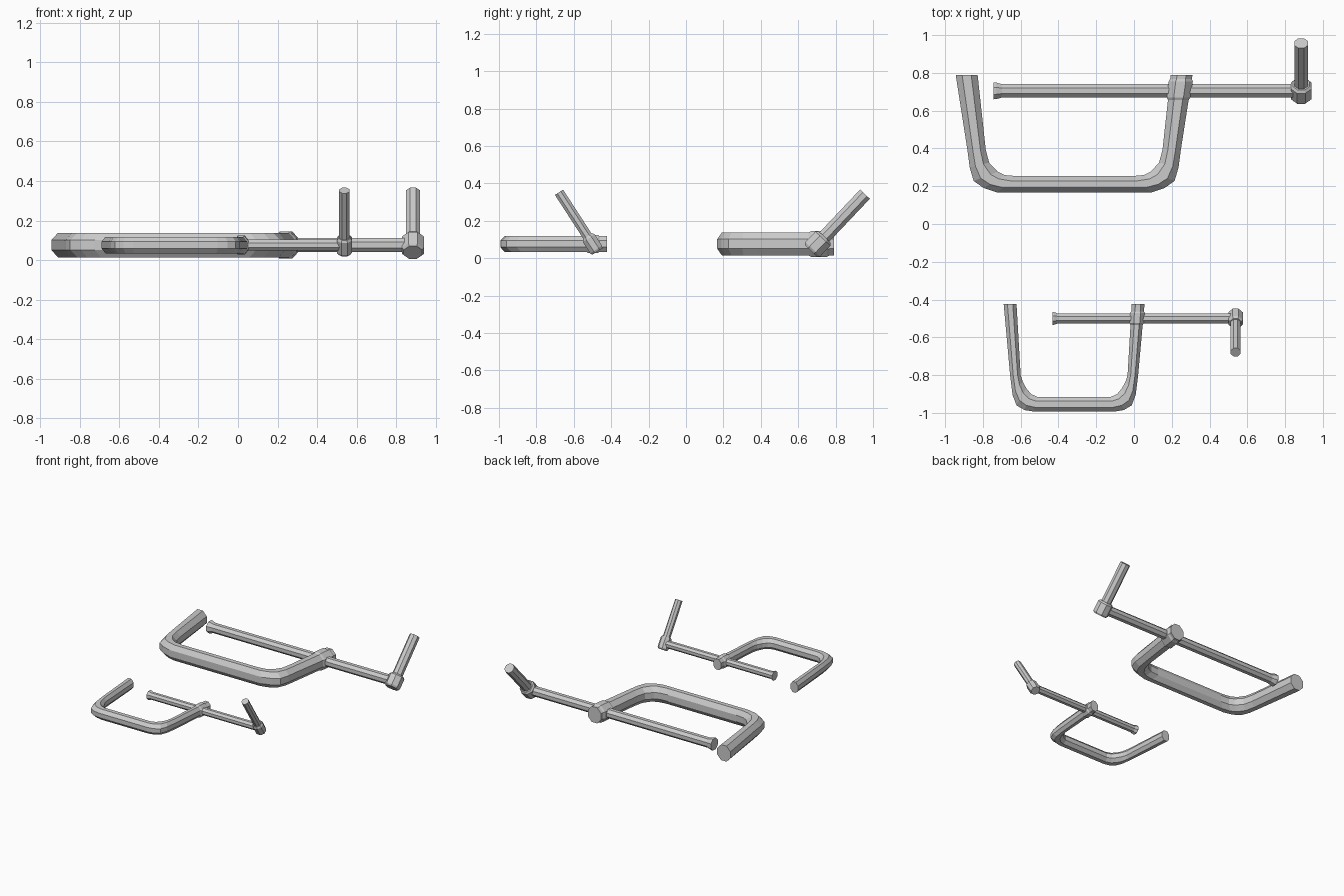
import bpy, bmesh, math
from mathutils import Vector

if "Cube" in bpy.data.objects:
    bpy.data.objects.remove(bpy.data.objects["Cube"])

Z = 0.076  # height of both clamp centre planes


def loft(name, rings):
    """Capped octagonal tube through rings of (centre, half-side, half-up)."""
    bm = bmesh.new()
    loops = []
    for c, s, u in rings:
        loop = []
        for i in range(8):
            a = math.radians(45 * i + 22.5)
            k = 1 / math.cos(math.radians(22.5))
            loop.append(bm.verts.new(c + s * (k * math.cos(a)) + u * (k * math.sin(a))))
        loops.append(loop)
    for a, b in zip(loops, loops[1:]):
        for i in range(8):
            j = (i + 1) % 8
            bm.faces.new((a[i], a[j], b[j], b[i]))
    bm.faces.new(loops[0])
    bm.faces.new(loops[-1])
    bmesh.ops.recalc_face_normals(bm, faces=bm.faces)
    me = bpy.data.meshes.new(name)
    bm.to_mesh(me)
    bm.free()
    ob = bpy.data.objects.new(name, me)
    bpy.context.collection.objects.link(ob)
    return ob


def frame(name, pairs, mid, half_z, nut):
    """C frame: outer/inner outline pairs of the left half, mirrored, with a swollen nut."""
    right = [(2 * mid - xo, yo, 2 * mid - xi, yi) for xo, yo, xi, yi in reversed(pairs)]
    sections = [(p, half_z) for p in pairs + right[:-1]]
    # threaded nut: widen the right arm around the screw
    a, b = right[-2], right[-1]
    y_nut, reach, swell = nut

    def arm(y, grow):
        t = (y - a[1]) / (b[1] - a[1])
        xo = a[0] + (b[0] - a[0]) * t + grow
        xi = a[2] + (b[2] - a[2]) * t - grow
        return ((xo, y, xi, y), half_z + grow)

    sections += [arm(y_nut - reach, 0), arm(y_nut - reach * 0.75, swell),
                 arm(y_nut + reach * 0.75, swell), arm(y_nut + reach, 0), (b, half_z)]
    rings = []
    for (xo, yo, xi, yi), h in sections:
        o, i = Vector((xo, yo, Z)), Vector((xi, yi, Z))
        rings.append(((o + i) / 2, (o - i) / 2, Vector((0, 0, h))))
    loft(name, rings)


def rod(name, start, direction, profile):
    """Straight turned part; profile is (distance, radius) steps."""
    d = Vector(direction).normalized()
    s = Vector((1, 0, 0)) if abs(d.x) < 0.5 else Vector((0, 1, 0))
    u = d.cross(s)
    loft(name, [(Vector(start) + d * t, s * r, u * r) for t, r in profile])


def screw_and_handle(tag, y, tip, flare, r, x_hub, hub_r, hub_h, end, handle_r):
    length = x_hub - tip
    # screw with flared pressing tip
    rod(tag + "_screw", (tip, y, Z), (1, 0, 0),
        [(0, r * 1.28), (flare * 0.3, r * 1.25), (flare, r), (length, r)])
    hub = Vector((x_hub, y, Z))
    arm = Vector((x_hub, end[0], end[1])) - hub
    # hub collar at the screw end
    rod(tag + "_hub", hub, arm,
        [(-hub_h, hub_r * 0.85), (-hub_h * 0.75, hub_r),
         (hub_h * 0.75, hub_r), (hub_h, hub_r * 0.8)])
    # tilted turning handle
    rod(tag + "_handle", hub, arm, [(0, handle_r), (arm.length, handle_r)])


# large clamp
frame("large_frame", [
    (-.944, .79, -.828, .79), (-.881, .385, -.785, .395),
    (-.870, .30, -.767, .325), (-.849, .228, -.722, .277),
    (-.795, .19, -.685, .259), (-.725, .167, -.616, .253)],
    -.317, .062, (.712, .056, .007))
screw_and_handle("large", .705, -.743, .045, .035, .885, .055, .052, (.957, .342), .036)

# small clamp
frame("small_frame", [
    (-.690, -.423, -.622, -.423), (-.656, -.80, -.600, -.80),
    (-.643, -.905, -.590, -.832), (-.622, -.960, -.570, -.870),
    (-.580, -.985, -.545, -.900), (-.530, -.993, -.512, -.915)],
    -.317, .042, (-.498, .036, .006))
screw_and_handle("small", -.500, -.431, .025, .027, .538, .038, .048, (-.679, .352), .026)
